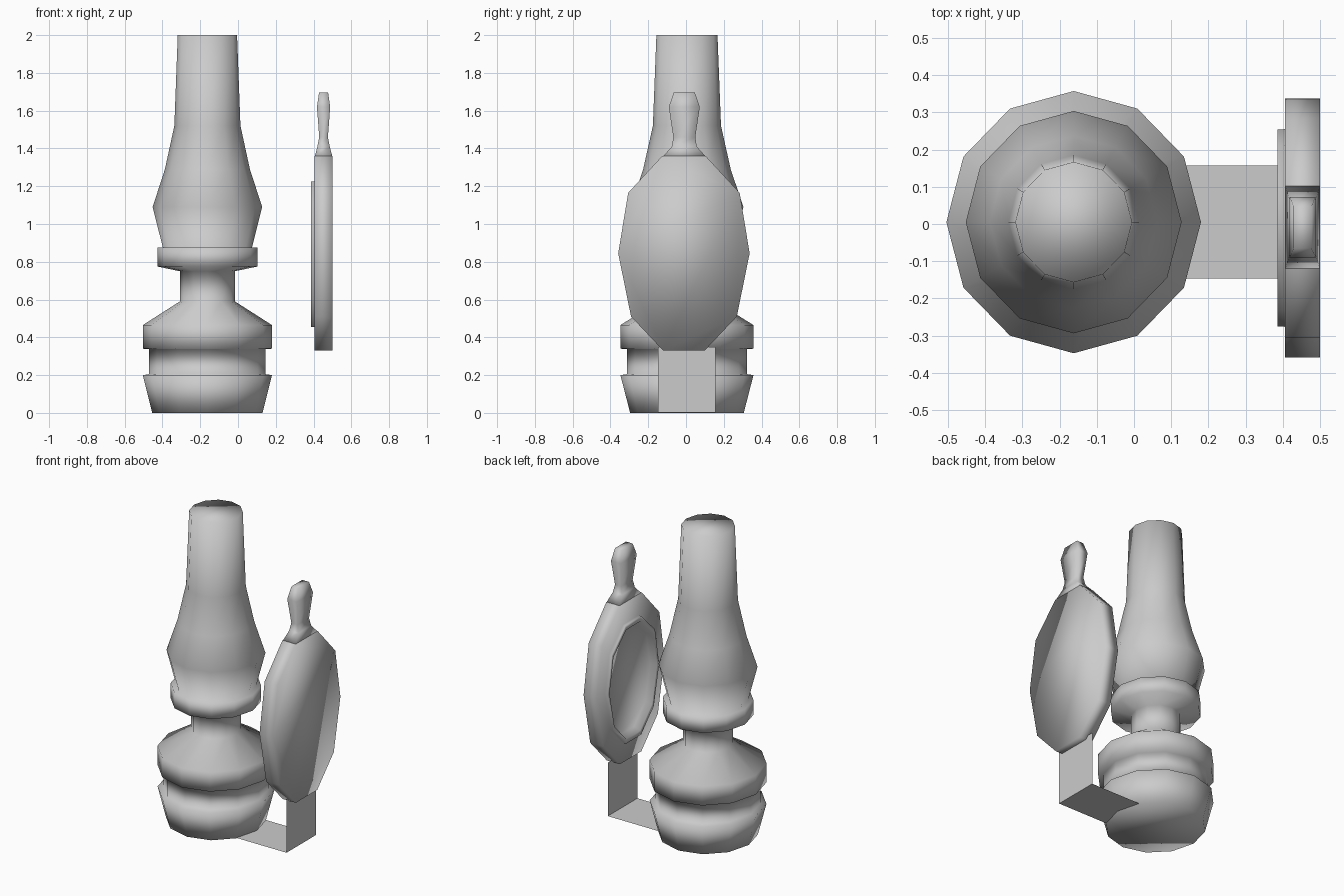
import bpy, math

if "Cube" in bpy.data.objects:
    bpy.data.objects.remove(bpy.data.objects["Cube"])


def make(name, verts, faces, smooth=True):
    mesh = bpy.data.meshes.new(name)
    mesh.from_pydata(verts, [], faces)
    mesh.update()
    for p in mesh.polygons:
        p.use_smooth = smooth
    ob = bpy.data.objects.new(name, mesh)
    bpy.context.collection.objects.link(ob)
    return ob


def loft(name, rings, smooth=True):
    """Skin a stack of equal-length closed rings and cap both ends."""
    n = len(rings[0])
    verts = [v for r in rings for v in r]
    faces = [list(range(n))[::-1]]
    for k in range(len(rings) - 1):
        a, b = k * n, (k + 1) * n
        faces += [(a + i, a + (i + 1) % n, b + (i + 1) % n, b + i) for i in range(n)]
    faces.append([(len(rings) - 1) * n + i for i in range(n)])
    return make(name, verts, faces, smooth)


def turned(name, profile, sides=12):
    """Faceted lathe around the lamp axis."""
    rings = []
    for r, z in profile:
        rings.append([(-0.162 + r * math.cos(2 * math.pi * i / sides),
                       0.005 + 1.03 * r * math.sin(2 * math.pi * i / sides), z)
                      for i in range(sides)])
    return loft(name, rings)


# lamp: fuel base, burner collar and glass chimney
turned("lamp_base", [(0.292, 0), (0.342, 0.2), (0.308, 0.205), (0.308, 0.337),
                     (0.342, 0.34), (0.342, 0.465), (0.146, 0.59), (0.146, 0.75),
                     (0.265, 0.775), (0.265, 0.875), (0.236, 0.876), (0.29, 1.09),
                     (0.225, 1.29), (0.175, 1.52), (0.157, 2.0)])


# reflector: right-hand outlines, mirrored to closed loops
def outline(half, x):
    loop = half + [(-y, z) for y, z in reversed(half)]
    return [(x, y - 0.011, z) for y, z in reversed(loop)]


def scaled(half, s, zc=0.84):
    return [(y * s, zc + (z - zc) * s) for y, z in half]


plate = [(0.11, 0.33), (0.28, 0.51), (0.348, 0.845), (0.295, 1.165), (0.115, 1.36)]
rim = [(0.08, 0.455), (0.21, 0.59), (0.265, 0.845), (0.222, 1.085), (0.08, 1.225)]
loft("reflector", [outline(plate, 0.5), outline(plate, 0.406), outline(rim, 0.405),
                   outline(rim, 0.386), outline(scaled(rim, 0.92), 0.386),
                   outline(scaled(rim, 0.88), 0.43)])

# reflector handle
loft("reflector_handle", [
    [(0.453 + sx * hx, -0.009 + sy * hy, z)
     for sx, sy in ((-1, -1), (1, -1), (1, 1), (-1, 1))]
    for z, hy, hx in ((1.355, 0.115, 0.047), (1.41, 0.066, 0.033), (1.46, 0.058, 0.023),
                      (1.62, 0.082, 0.035), (1.695, 0.056, 0.024))])

# thin sheet bracket joining base and reflector
path = [(0.08, 0.003), (0.452, 0.003), (0.452, 0.35)]
make("bracket", [(x, y, z) for x, z in path for y in (-0.147, 0.157)],
     [(0, 2, 3, 1), (2, 4, 5, 3)], smooth=False)
